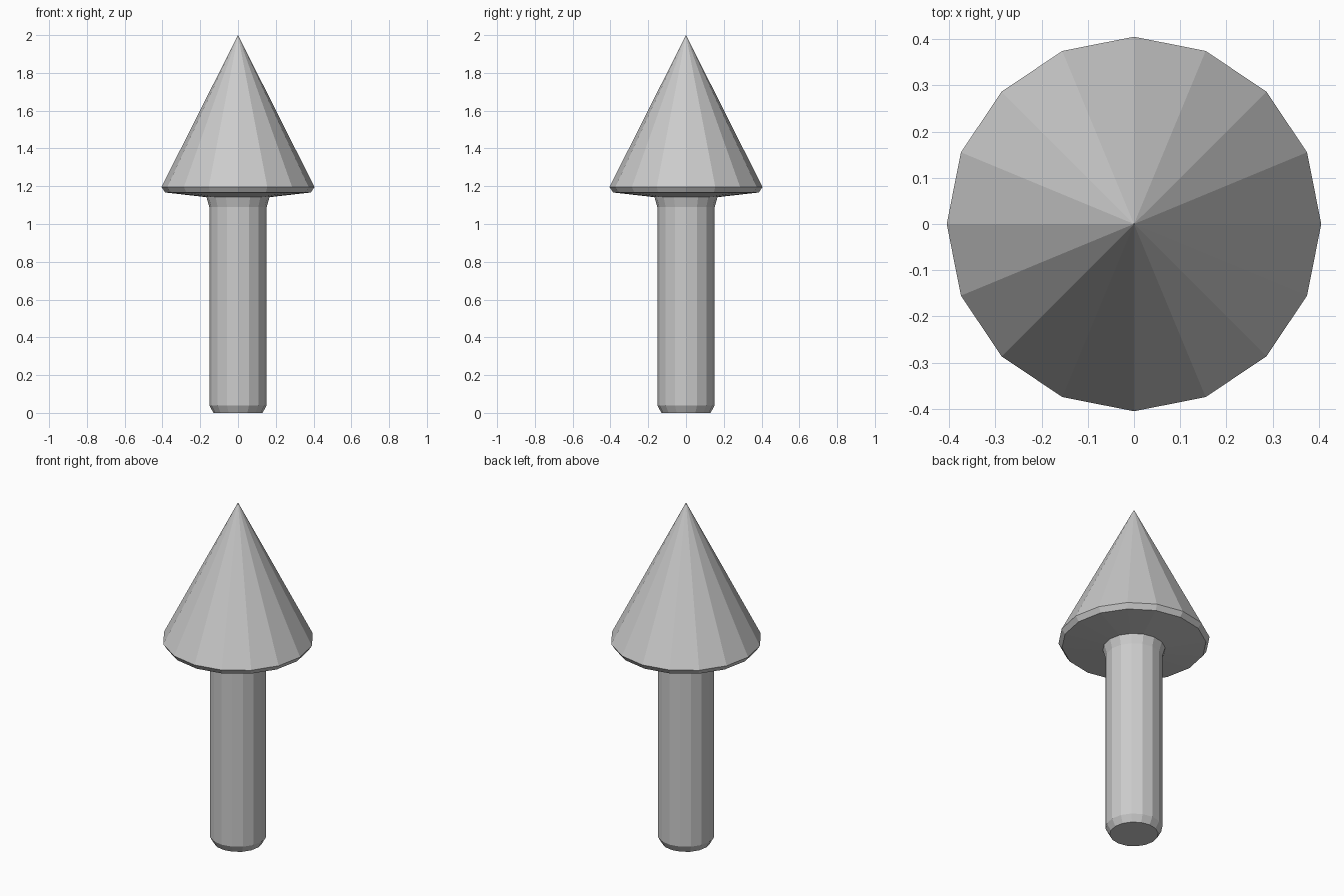
import bpy, bmesh
from math import cos, sin, tau

if "Cube" in bpy.data.objects:
    bpy.data.objects.remove(bpy.data.objects["Cube"])

SIDES = 16

# Profile (radius, height): chamfered foot, shaft, flared neck, rim
profile = [(0.13, 0.0), (0.152, 0.04), (0.152, 1.09), (0.167, 1.142),
           (0.386, 1.167), (0.405, 1.196)]

bm = bmesh.new()
rings = [[bm.verts.new((r * cos(tau * i / SIDES), r * sin(tau * i / SIDES), z))
          for i in range(SIDES)] for r, z in profile]

# Bottom cap
bm.faces.new(rings[0][::-1])

# Side walls
for low, high in zip(rings, rings[1:]):
    for i in range(SIDES):
        j = (i + 1) % SIDES
        bm.faces.new((low[i], low[j], high[j], high[i]))

# Cone head up to the point
tip = bm.verts.new((0, 0, 2))
for i in range(SIDES):
    bm.faces.new((rings[-1][i], rings[-1][(i + 1) % SIDES], tip))

mesh = bpy.data.meshes.new("arrow")
bm.to_mesh(mesh)
bm.free()
bpy.context.collection.objects.link(bpy.data.objects.new("arrow", mesh))
